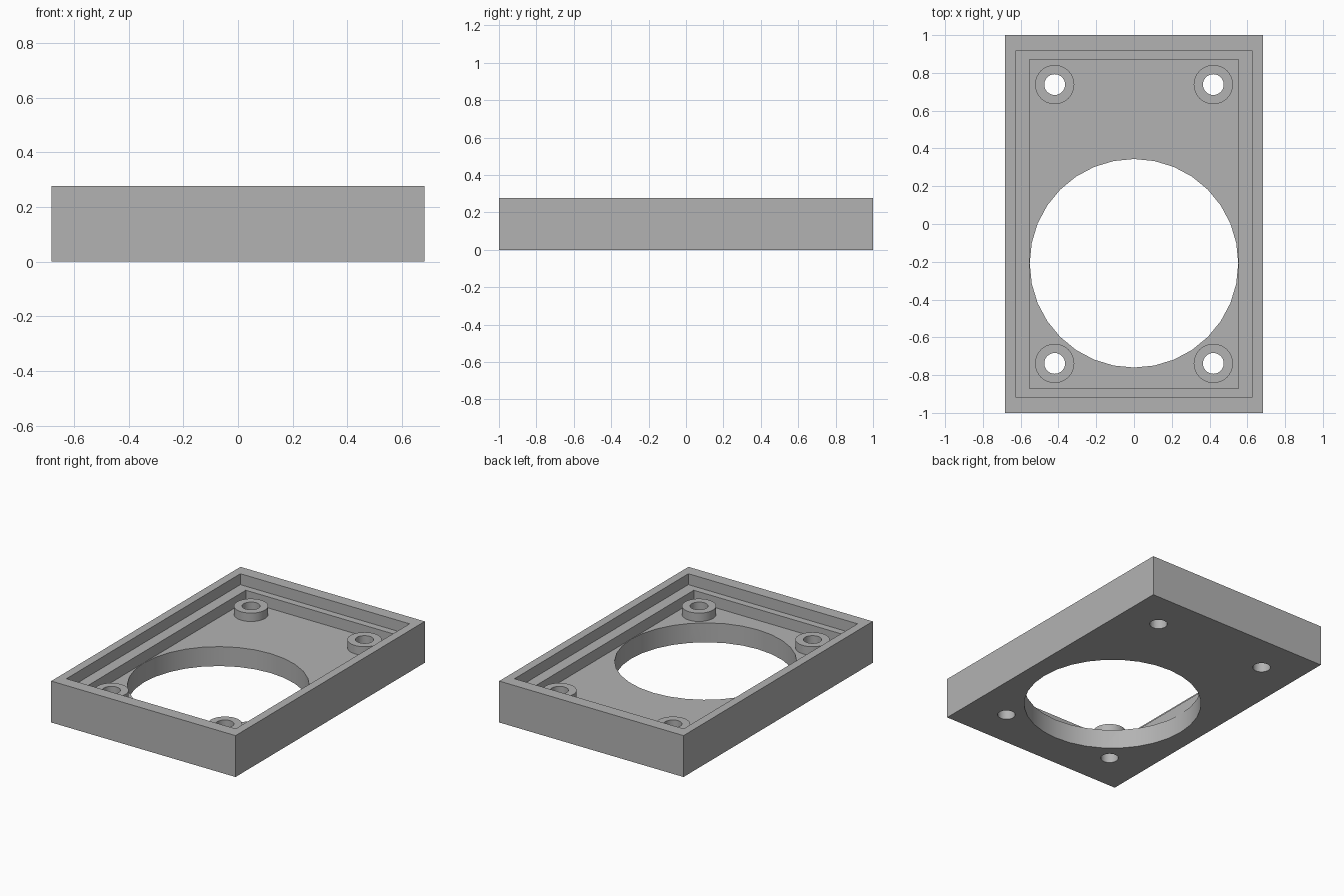
import bpy
import math

cube = bpy.data.objects.get("Cube")
if cube:
    bpy.data.objects.remove(cube, do_unlink=True)

HEIGHT, LEDGE_Z, FLOOR_Z, BOSS_Z = 0.277, 0.204, 0.13, 0.186
BOSS_X, BOSS_Y = 0.42, 0.738

grey = bpy.data.materials.new("grey plastic")
grey.use_nodes = True
grey.diffuse_color = (0.45, 0.45, 0.45, 1)
grey.node_tree.nodes["Principled BSDF"].inputs["Base Color"].default_value = grey.diffuse_color


def box(name, half_x, half_y, low, high):
    bpy.ops.mesh.primitive_cube_add(size=1, location=(0, 0, (low + high) / 2))
    ob = bpy.context.object
    ob.name = name
    ob.scale = (2 * half_x, 2 * half_y, high - low)
    bpy.ops.object.transform_apply(location=True, scale=True)
    return ob


def cylinder(name, x, y, radius, low, high, sides=32):
    bpy.ops.mesh.primitive_cylinder_add(vertices=sides, radius=radius, depth=high - low,
                                        location=(x, y, (low + high) / 2))
    ob = bpy.context.object
    ob.name = name
    bpy.ops.object.transform_apply(location=True)
    return ob


def combine(body, tool, operation):
    # Apply a boolean and discard its tool
    tool.hide_render = True
    bpy.context.view_layer.objects.active = body
    mod = body.modifiers.new(tool.name, "BOOLEAN")
    mod.operation = operation
    mod.solver = "EXACT"
    mod.object = tool
    bpy.ops.object.modifier_apply(modifier=mod.name)
    bpy.data.objects.remove(tool, do_unlink=True)


# Open tray with a stepped rim
tray = box("mounting_tray", 0.682, 1.0, 0, HEIGHT)
combine(tray, box("rim_recess", 0.626, 0.919, LEDGE_Z, HEIGHT + 0.1), "DIFFERENCE")
combine(tray, box("inner_pocket", 0.553, 0.872, FLOOR_Z, HEIGHT + 0.1), "DIFFERENCE")

# Large round opening
combine(tray, cylinder("round_opening", 0, -0.208, 0.552, -0.1, FLOOR_Z + 0.02), "DIFFERENCE")

# Four raised screw bosses with through holes
for sx in (-1, 1):
    for sy in (-1, 1):
        x, y = sx * BOSS_X, sy * BOSS_Y
        combine(tray, cylinder("screw_boss", x, y, 0.104, 0.05, BOSS_Z), "UNION")
        combine(tray, cylinder("screw_hole", x, y, 0.055, -0.1, HEIGHT), "DIFFERENCE")

# Finish
tray.data.materials.clear()
tray.data.materials.append(grey)
for face in tray.data.polygons:
    face.material_index = 0
bpy.ops.object.select_all(action="DESELECT")
tray.select_set(True)
bpy.context.view_layer.objects.active = tray
bpy.ops.object.shade_smooth_by_angle(angle=math.radians(30))
